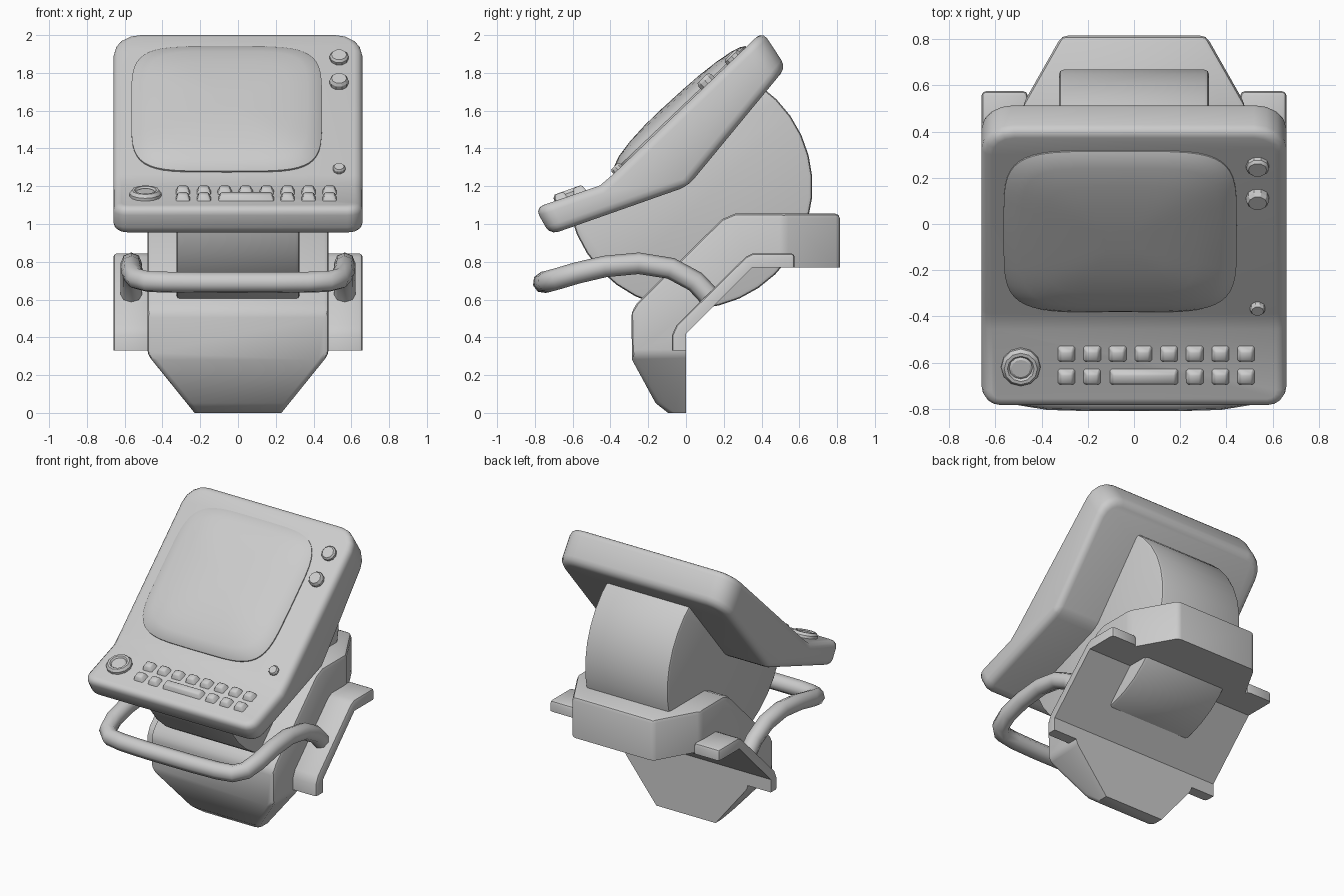
import bpy, bmesh, math
from mathutils import Vector, Matrix

if "Cube" in bpy.data.objects:
    bpy.data.objects.remove(bpy.data.objects["Cube"], do_unlink=True)

grey = bpy.data.materials.new("plain grey")
grey.use_nodes = True
GREY = (0.6, 0.6, 0.6, 1)
grey.diffuse_color = GREY
grey.node_tree.nodes["Principled BSDF"].inputs["Base Color"].default_value = GREY


def finish(obj, angle=40):
    obj.data.materials.append(grey)
    bpy.ops.object.select_all(action="DESELECT")
    obj.select_set(True)
    bpy.context.view_layer.objects.active = obj
    bpy.ops.object.shade_smooth_by_angle(angle=math.radians(angle))
    return obj


def make(name, bm, matrix=Matrix(), angle=40):
    bmesh.ops.recalc_face_normals(bm, faces=bm.faces)
    mesh = bpy.data.meshes.new(name)
    bm.to_mesh(mesh)
    bm.free()
    obj = bpy.data.objects.new(name, mesh)
    bpy.context.collection.objects.link(obj)
    obj.matrix_world = matrix
    return finish(obj, angle)


def prism(profile, x0, x1):
    """Extrude a (y, z) side profile across x."""
    bm = bmesh.new()
    face = bm.faces.new([bm.verts.new((x0, y, z)) for y, z in profile])
    new = bmesh.ops.extrude_face_region(bm, geom=[face])["geom"]
    bmesh.ops.translate(bm, vec=(x1 - x0, 0, 0),
                        verts=[v for v in new if isinstance(v, bmesh.types.BMVert)])
    bmesh.ops.recalc_face_normals(bm, faces=bm.faces)
    return bm


def round_edges(bm, width, segments, rule=None, limit=28):
    edges = [e for e in bm.edges if len(e.link_faces) == 2
             and e.calc_face_angle() > math.radians(limit) and (not rule or rule(e))]
    bmesh.ops.bevel(bm, geom=edges, offset=width, segments=segments,
                    profile=0.5, affect="EDGES", clamp_overlap=True)


def lathe(name, profile, sides, matrix):
    """Spin (radius, height) points into a closed knob."""
    bm = bmesh.new()
    rings = [[bm.verts.new((r * math.cos(math.tau * i / sides),
                            r * math.sin(math.tau * i / sides), h))
              for i in range(sides)] for r, h in profile]
    for a, b in zip(rings, rings[1:]):
        for i in range(sides):
            j = (i + 1) % sides
            bm.faces.new((a[i], a[j], b[j], b[i]))
    bm.faces.new(rings[-1])
    return make(name, bm, matrix, 30)


def slope(y, z, dy, dz):
    """Frame lying on a tilted face: local x across, y up the face, z outward."""
    up = Vector((0, dy, dz)).normalized()
    out = Vector((1, 0, 0)).cross(up)
    rot = Matrix((Vector((1, 0, 0)), up, out)).transposed().to_4x4()
    return Matrix.Translation((0, y, z)) @ rot


screen_face = slope(-0.39, 1.26, 0.78, 0.745)
key_face = slope(-0.785, 1.087, 0.33, 0.117)

# Display housing: bent slab with rounded outer corners
head = prism([(-0.80, 1.085), (-0.455, 1.204), (-0.39, 1.26), (0.405, 2.02),
              (0.53, 1.83), (0.01, 1.2), (-0.72, 0.943)], -0.66, 0.66)
for width, low, high in ((0.14, 1.7, 3), (0.08, 0, 1.1)):
    corners = [e for e in head.edges
               if abs(e.verts[0].co.x - e.verts[1].co.x) < 0.01
               and all(low < v.co.z < high for v in e.verts)]
    bmesh.ops.bevel(head, geom=corners, offset=width, segments=4, profile=0.5,
                    affect="EDGES")
round_edges(head, 0.045, 3)
make("display_housing", head)

# Bulging screen: rounded-rectangle rings rising to a dome
bm = bmesh.new()
SIDES = 48
rings = []
for scale, height in ((1, -0.02), (1, 0.008), (0.95, 0.025), (0.85, 0.042),
                      (0.65, 0.058), (0.4, 0.068), (0.15, 0.071)):
    ring = []
    for i in range(SIDES):
        c, s = math.cos(math.tau * i / SIDES), math.sin(math.tau * i / SIDES)
        x = math.copysign(abs(c) ** 0.42, c) * scale
        y = math.copysign(abs(s) ** 0.42, s) * scale
        h = height * (1 - 0.15 * y)
        ring.append(bm.verts.new((-0.06 + 0.505 * x, 0.5 + 0.48 * y, h)))
    rings.append(ring)
for a, b in zip(rings, rings[1:]):
    for i in range(SIDES):
        j = (i + 1) % SIDES
        bm.faces.new((a[i], a[j], b[j], b[i]))
bm.faces.new(rings[-1])
make("screen", bm, screen_face)

# Round buttons beside the screen
for name, up, r, h in (("upper_button", 0.89, 0.05, 0.03),
                       ("middle_button", 0.70, 0.05, 0.04),
                       ("lower_button", 0.04, 0.033, 0.025)):
    lathe(name, [(r, -0.02), (r, h * 0.6), (r * 0.8, h)], 10,
          screen_face @ Matrix.Translation((0.535, up, 0)))

# Ringed dial on the keyboard ledge
lathe("dial", [(0.085, -0.02), (0.085, 0.018), (0.072, 0.035), (0.058, 0.035),
               (0.05, 0.024), (0.04, 0.03)], 12,
      key_face @ Matrix.Translation((-0.49, 0.18, 0)))


# Keys: tapered blocks in two rows, with a wide bar in the lower row
def key(name, x, up, width):
    bm = bmesh.new()
    bmesh.ops.create_cube(bm, size=1)
    for v in bm.verts:
        top = v.co.z > 0
        inset = 0.02 if top else 0
        v.co = (math.copysign(width / 2 - inset, v.co.x),
                math.copysign(0.043 - inset, v.co.y), 0.034 if top else -0.02)
    round_edges(bm, 0.007, 1)
    make(name, bm, key_face @ Matrix.Translation((x, up, 0)))


for col in range(8):
    x = -0.292 + 0.111 * col
    key(f"upper_key_{col + 1}", x, 0.237, 0.09)
    if col not in (2, 3, 4):
        key(f"lower_key_{col + 1}", x, 0.132, 0.09)
key("bar_key", 0.043, 0.132, 0.31)

# Swivel drum behind the housing, flat where it sits inside
arc = [math.radians(55 - 222 * i / 22) for i in range(23)]
drum = prism([(0.02 + 0.65 * math.cos(a), 1.2 + 0.65 * math.sin(a)) for a in arc],
             -0.325, 0.325)
round_edges(drum, 0.02, 2)
make("swivel_drum", drum)

# Mounting base, with lower and rear corners cut off
base = prism([(0, 0), (-0.095, 0), (-0.16, 0.05), (-0.285, 0.28), (-0.29, 0.53),
              (-0.26, 0.58), (0.19, 1.025), (0.26, 1.055), (0.815, 1.055),
              (0.815, 0.77), (0.35, 0.77), (0, 0.42)], -0.48, 0.48)
for side in (-1, 1):
    for point, normal in (((0.48 * side, 0, 0.31), (0.31 * side, 0, -0.25)),
                          ((0.48 * side, 0.52, 0), (0.30 * side, 0.17, 0))):
        cut = bmesh.ops.bisect_plane(base, geom=base.verts[:] + base.edges[:] + base.faces[:],
                                     plane_co=point, plane_no=normal, clear_outer=True)
        bmesh.ops.holes_fill(base, edges=[e for e in base.edges if e.is_boundary])
bmesh.ops.recalc_face_normals(base, faces=base.faces)


def is_mount_face(f):
    """Faces that rest against the support keep crisp edges."""
    return f.normal.y > 0.6 and f.normal.z < 0.1 and f.calc_center_median().y < 0.5 \
        or f.normal.z < -0.9


round_edges(base, 0.025, 2, lambda e: not any(is_mount_face(f) for f in e.link_faces))
make("mounting_base", base)

# Side straps and their outer rounding
for side, label in ((1, "left"), (-1, "right")):
    strap = prism([(0, 0.33), (-0.075, 0.33), (-0.075, 0.41), (-0.05, 0.465),
                   (0.315, 0.825), (0.355, 0.845), (0.575, 0.845), (0.575, 0.77),
                   (0.35, 0.77), (0, 0.42)], 0.46 * side, 0.66 * side)
    round_edges(strap, 0.02, 2, lambda e: not any(is_mount_face(f) for f in e.link_faces))
    make(f"{label}_strap", strap)

# Grab handle: bent tube from strap to strap
half = [(0.565, 0.13, 0.61), (0.565, 0.05, 0.695), (0.565, -0.08, 0.765),
        (0.565, -0.25, 0.792), (0.565, -0.43, 0.775), (0.56, -0.58, 0.74),
        (0.535, -0.68, 0.71), (0.475, -0.735, 0.695), (0.37, -0.75, 0.692),
        (0.18, -0.755, 0.69)]
path = half + [(-x, y, z) for x, y, z in reversed(half)]
curve = bpy.data.curves.new("grab_handle", "CURVE")
curve.dimensions = "3D"
curve.bevel_depth = 0.057
curve.bevel_resolution = 2
curve.use_fill_caps = True
spline = curve.splines.new("POLY")
spline.points.add(len(path) - 1)
for p, co in zip(spline.points, path):
    p.co = (*co, 1)
tube = bpy.data.objects.new("grab_handle", curve)
bpy.context.collection.objects.link(tube)
bpy.ops.object.select_all(action="DESELECT")
tube.select_set(True)
bpy.context.view_layer.objects.active = tube
bpy.ops.object.convert(target="MESH")
finish(bpy.context.object, 50)
